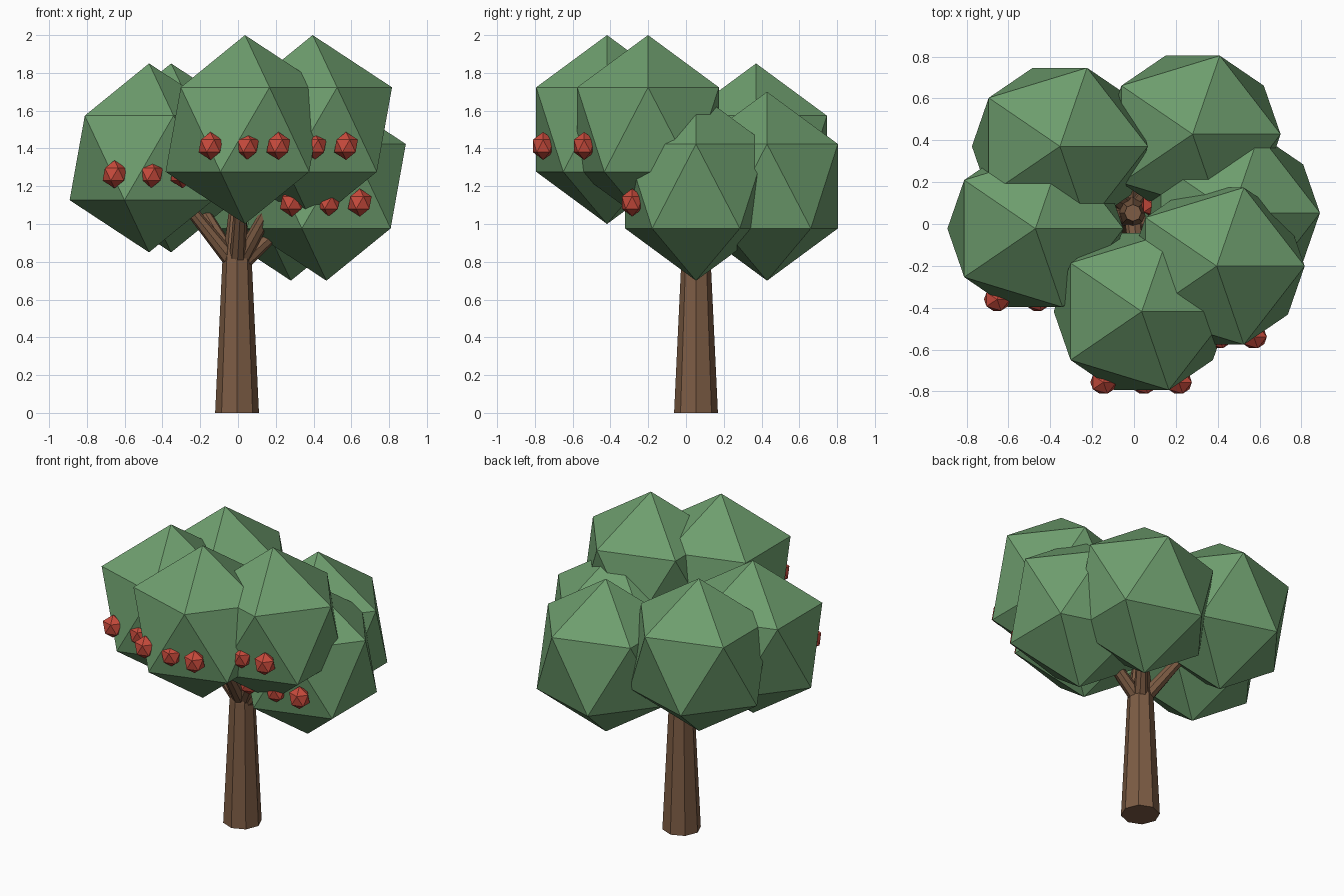
import bpy, bmesh
from math import cos, sin, pi
from mathutils import Vector, Matrix

if "Cube" in bpy.data.objects:
    bpy.data.objects.remove(bpy.data.objects["Cube"])


def material(name, rgb):
    m = bpy.data.materials.new(name)
    m.diffuse_color = (*rgb, 1)
    m.use_nodes = True
    m.node_tree.nodes["Principled BSDF"].inputs["Base Color"].default_value = m.diffuse_color
    return m


BARK = material("bark", (0.205, 0.107, 0.058))
LEAF = material("leaf", (0.156, 0.342, 0.156))
FRUIT = material("fruit", (0.578, 0.07, 0.045))


def finish(name, bm, mat):
    bmesh.ops.recalc_face_normals(bm, faces=bm.faces)
    mesh = bpy.data.meshes.new(name)
    bm.to_mesh(mesh)
    bm.free()
    mesh.materials.append(mat)
    ob = bpy.data.objects.new(name, mesh)
    bpy.context.collection.objects.link(ob)
    return ob


def ball(name, centre, scale, mat):
    bm = bmesh.new()
    bmesh.ops.create_icosphere(bm, subdivisions=1, radius=1)
    bmesh.ops.transform(bm, verts=bm.verts, matrix=Matrix.Diagonal((*scale, 1)))
    ob = finish(name, bm, mat)
    ob.location = centre


def limb(name, start, direction, stations, sides):
    # tapered prism through (distance, radius) stations
    bm = bmesh.new()
    turn = Vector((0, 0, 1)).rotation_difference(Vector(direction))
    rings = []
    for d, r in stations:
        rings.append([bm.verts.new(Vector(start) + turn @ Vector(
            (r * cos(2 * pi * i / sides), r * sin(2 * pi * i / sides), d)))
            for i in range(sides)])
    for a, b in zip(rings, rings[1:]):
        for i in range(sides):
            j = (i + 1) % sides
            bm.faces.new((a[i], a[j], b[j], b[i]))
    bm.faces.new(rings[0][::-1])
    bm.faces.new(rings[-1])
    finish(name, bm, BARK)


# trunk with narrower leader on top
limb("trunk", (-0.005, 0.053, 0), (0, 0, 1), [(0, 0.116), (0.8, 0.078), (1.1, 0.04)], 8)

# foliage clumps, each with a branch and a row of three fruits on its front
clumps = [(0.037, -0.418, 1.5), (0.395, -0.201, 1.5), (-0.471, -0.022, 1.35),
          (-0.354, 0.371, 1.35), (0.28, 0.429, 1.2), (0.468, 0.053, 1.2)]
fork = Vector((-0.005, 0.053, 0.77))
for n, c in enumerate(clumps, 1):
    c = Vector(c)
    ball(f"foliage_{n}", c, (0.47, 0.441, 0.5), LEAF)
    reach = c - fork
    limb(f"branch_{n}", fork, reach, [(0, 0.045), (reach.length * 0.8, 0.025)], 8)
    for k, dx in enumerate((-0.183, 0.01, 0.177), 1):
        ball(f"fruit_{n}_{k}", c + Vector((dx, -0.338, -0.087)),
             (0.07, 0.064, 0.074), FRUIT)
